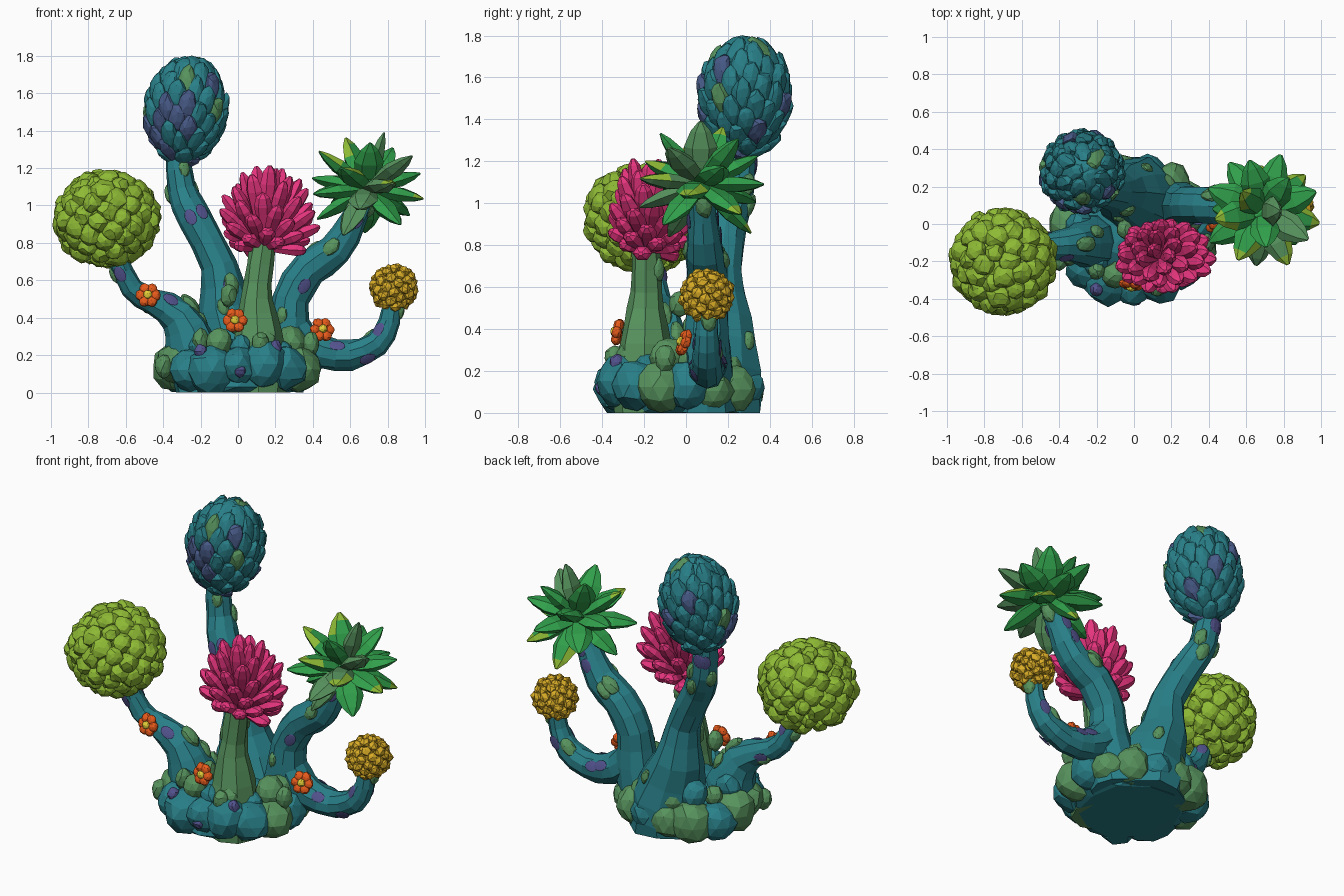
import bpy, bmesh, math, random
from mathutils import Vector, Matrix

if "Cube" in bpy.data.objects:
    bpy.data.objects.remove(bpy.data.objects["Cube"])

random.seed(7)
R = random.uniform
COLOURS = [("teal", (.022, .215, .25)), ("moss", (.095, .29, .11)), ("purple", (.085, .085, .27)),
           ("lime", (.27, .49, .035)), ("pink", (.80, .035, .21)), ("leaf_green", (.03, .35, .07)),
           ("gold", (.70, .42, .02)), ("orange", (.85, .11, .012)), ("yellow", (.78, .62, .04)),
           ("slate_blue", (.065, .105, .25))]
MATS = []
for n, c in COLOURS:
    m = bpy.data.materials.new(n)
    m.diffuse_color = (*c, 1)
    m.use_nodes = True
    m.node_tree.nodes["Principled BSDF"].inputs["Base Color"].default_value = m.diffuse_color
    MATS.append(m)
TEAL, MOSS, PURPLE, LIME, PINK, LEAF, GOLD, ORANGE, YELLOW, SLATE = range(10)


def finish(name, bm):
    """Turn a bmesh into a flat-shaded object that stands on the ground."""
    for v in bm.verts:
        v.co.z = max(v.co.z, 0)
    bmesh.ops.recalc_face_normals(bm, faces=bm.faces)
    me = bpy.data.meshes.new(name)
    bm.to_mesh(me)
    bm.free()
    for m in MATS:
        me.materials.append(m)
    bpy.context.collection.objects.link(bpy.data.objects.new(name, me))


def frame(normal, up=Vector((0, 0, 1))):
    """Rotation whose z is the normal and whose y points towards up."""
    n = normal.normalized()
    s = up.cross(n)
    s = s.normalized() if s.length > 1e-3 else Vector((1, 0, 0))
    return Matrix((s, n.cross(s), n)).transposed()


def blob(bm, c, size, mat, rot=Matrix.Identity(3), sub=2, jit=.08):
    M = Matrix.Translation(c) @ rot.to_4x4() @ Matrix.Diagonal((*size, 1))
    vs = bmesh.ops.create_icosphere(bm, subdivisions=sub, radius=1, matrix=M)['verts']
    c = Vector(c)
    for v in vs:
        v.co = c + (v.co - c) * R(1 - jit, 1 + jit)
        for f in v.link_faces:
            f.material_index = mat


def skin(bm, rings, mat):
    """Bridge a list of vertex rings and cap both ends."""
    faces = []
    for a, b in zip(rings, rings[1:]):
        for i in range(len(a)):
            j = (i + 1) % len(a)
            faces.append(bm.faces.new((a[i], a[j], b[j], b[i])))
    faces += [bm.faces.new(rings[0]), bm.faces.new(rings[-1])]
    for f in faces:
        f.material_index = mat
    return faces


def petal(bm, a, b, width, thick, mat, profile, tip_mat=None):
    """Flattened six-sided petal from a to b; profile is (t, width factor)."""
    d = b - a
    rot = frame(d)
    rings = []
    for t, w in profile:
        rings.append([bm.verts.new(a + d * t + rot @ Vector((
            math.cos(k * math.pi / 3) * width * w, math.sin(k * math.pi / 3) * thick * w, 0)))
            for k in range(6)])
    faces = skin(bm, rings, mat)
    if tip_mat is not None:      # pale tip and one pale edge
        for f in faces[-8:-5] + faces[-14:-13]:
            f.material_index = tip_mat


def tube(name, pts, mat, nubs=0, spots=0, sides=10, tmin=.3):
    """Tapering stem through (x, y, z, radius) points, with moss nubs and purple spots."""
    P = [Vector(p) for p in pts]
    P = [2 * P[0] - P[1]] + P + [2 * P[-1] - P[-2]]
    path = []
    for i in range(1, len(P) - 2):
        p0, p1, p2, p3 = P[i - 1:i + 3]
        for t in (0, .5):
            path.append(.5 * (2 * p1 + (p2 - p0) * t + (2 * p0 - 5 * p1 + 4 * p2 - p3) * t * t
                              + (3 * p1 - p0 - 3 * p2 + p3) * t ** 3))
    path.append(P[-2])
    bm = bmesh.new()
    rings, frames = [], []
    for i, p in enumerate(path):
        d = path[min(i + 1, len(path) - 1)].xyz - path[max(i - 1, 0)].xyz
        rot = frame(d, Vector((0, 1, 0)))
        frames.append(rot)
        rings.append([bm.verts.new(p.xyz + rot @ Vector((math.cos(a), math.sin(a), 0)) * p.w * R(.94, 1.07))
                      for a in [2 * math.pi * k / sides for k in range(sides)]])
    skin(bm, rings, mat)
    for k in range(nubs + spots):
        i = min(len(path) - 2, int(len(path) * (tmin + (.92 - tmin) * R(0, 1))))
        spot = k >= nubs
        # spots face front or back in turn, nubs sit anywhere
        a = (math.pi / 2 * (-1) ** (k - nubs + 1) + R(-.7, .7)) if spot else R(0, 2 * math.pi)
        out = frames[i] @ Vector((math.cos(a), math.sin(a), 0))
        rot = frame(out, frames[i].col[2])
        at = path[i].xyz + out * path[i].w
        if spot:
            blob(bm, at + out * .002, (.032, .045, .0049), PURPLE, rot, jit=.02)
        else:
            s = R(.03, .044)
            blob(bm, at - out * .01, (s, s * 1.6, s * .8), MOSS, rot)
    finish(name, bm)


def sphere_dirs(n):
    """Evenly spread directions, from top to bottom."""
    for i in range(n):
        z = 1 - (2 * i + 1) / n
        r, a = math.sqrt(1 - z * z), i * 2.39996
        yield Vector((r * math.cos(a), r * math.sin(a), z))


# stems
tube("tall_trunk", [(.03, .13, 0, .23), (.01, .15, .2, .21), (-.07, .17, .45, .145), (-.105, .17, .68, .095),
                    (-.23, .2, .93, .095), (-.3, .25, 1.08, .08), (-.33, .27, 1.3, .06)], TEAL, 7, 6)
tube("left_arm", [(-.18, -.1, 0, .16), (-.25, -.1, .25, .14), (-.32, -.11, .41, .1), (-.46, -.12, .49, .07),
                  (-.57, -.14, .56, .06), (-.66, -.17, .75, .05)], TEAL, 4, 4)
tube("flower_stalk", [(.11, -.2, 0, .15), (.11, -.2, .22, .14), (.1, -.195, .42, .105),
                      (.105, -.19, .58, .075), (.135, -.19, .8, .07)], MOSS, 1, 0, 8)
tube("right_trunk", [(.2, .1, .02, .15), (.27, .1, .3, .12), (.285, .1, .5, .1), (.38, .1, .66, .1),
                     (.52, .09, .76, .09), (.62, .08, .93, .07), (.68, .07, 1.08, .06)], TEAL, 6, 4)
tube("hooked_arm", [(.25, .1, .42, .09), (.33, .1, .29, .1), (.45, .1, .215, .09), (.6, .1, .2, .08),
                    (.74, .1, .26, .07), (.81, .1, .38, .055), (.825, .1, .52, .05)], TEAL, 2, 6)

# rocky base: mound, lower ring of boulders, upper ring of smaller lumps
bm = bmesh.new()
blob(bm, (0, -.03, .03), (.34, .35, .27), TEAL, jit=.04)
for k in range(15):
    a = 2 * math.pi * (k + .25) / 15
    s = R(.09, .13)
    front = math.sin(a) < -.55
    blob(bm, (.34 * math.cos(a), -.025 + .31 * math.sin(a), R(.1, .16)), (s, s, s * R(.9, 1.15)),
         TEAL if front or k % 3 == 0 else MOSS, jit=.07)
for k in range(15):
    a = 2 * math.pi * (k + .4) / 15
    s = R(.05, .085)
    blob(bm, (.29 * math.cos(a), -.02 + .27 * math.sin(a), R(.2, .28)), (s, s, s * 1.1),
         TEAL if k % 2 else MOSS)
for x, y, z in ((.01, -.4, .12), (-.2, -.35, .22), (.2, -.33, .24)):
    blob(bm, (x, y, z), (.035, .035, .04), PURPLE)
for x, y, z in ((-.4, -.2, .14), (.39, -.1, .26), (.12, -.34, .26), (-.05, -.03, .52), (-.2, -.25, .28),
                (-.02, -.26, .38)):
    blob(bm, (x, y, z), (.045, .05, .065), MOSS)
finish("rocky_base", bm)

# tall scaled cone, with slate scales low on the front left and a few elsewhere
bm = bmesh.new()
C, axis = Vector((-.28, .28, 1.5)), Vector((.14, .04, 1)).normalized()
tilt = frame(axis, Vector((0, 1, 0)))
blob(bm, C, (.19, .19, .25), TEAL, tilt)
for i, d in enumerate(sphere_dirs(82)):
    w = tilt @ d
    n = tilt @ Vector((d.x / .19, d.y / .19, d.z / .26)).normalized()
    p = C + tilt @ Vector((d.x * .188, d.y * .188, d.z * .255)) * R(.95, 1.04)
    low_left = w.z < .1 and w.y < -.1 and w.x < .2 and i % 2
    mat = SLATE if low_left or (w.z < .5 and i % 9 == 0) else MOSS if i % 12 == 3 else TEAL
    blob(bm, p, (.05, .088, .037), mat, frame(n - axis * .3, axis), jit=.1)
finish("scaled_cone", bm)

# lime ball of round bumps
bm = bmesh.new()
C = Vector((-.7, -.2, .93))
blob(bm, C, (.24, .25, .22), LIME)
for d in sphere_dirs(90):
    s = R(.05, .07)
    blob(bm, C + Vector((d.x * .24, d.y * .25, d.z * .222)) * R(.95, 1.04), (s, s, .05), LIME, frame(d), jit=.13)
finish("lime_ball", bm)

# small gold ball of blocky bumps
bm = bmesh.new()
C = Vector((.833, .1, .56))
blob(bm, C, (.11, .11, .1), GOLD)
for d in sphere_dirs(60):
    blob(bm, C + d * R(.103, .114), (.032, .032, .027), GOLD, frame(d), sub=1, jit=.12)
finish("gold_ball", bm)

# pink fan flower
bm = bmesh.new()
root, C = Vector((.14, -.18, .77)), Vector((.16, -.17, .945))
BLUNT = [(0, .35), (.45, .75), (.78, 1), (.93, .75), (1, .25)]
for d in sphere_dirs(58):
    if d.z > -.7:
        tip = C + Vector((d.x * .27, d.y * .2, d.z * .285)) * R(.88, 1.06)
        petal(bm, root, tip, .048, .036, PINK, BLUNT)
finish("pink_flower", bm)

# spiky green rosette
bm = bmesh.new()
C = Vector((.69, .07, 1.09))
POINTED = [(0, .45), (.3, .85), (.6, 1), (.85, .6), (1, .12)]
blob(bm, C, (.09, .09, .09), LEAF)
for i, d in enumerate(sphere_dirs(23)):
    if d.z > -.82:
        petal(bm, C, C + d * R(.31, .335), .08, .042, MOSS if i % 5 == 0 else LEAF, POINTED,
              LIME if i % 3 == 1 else None)
finish("green_rosette", bm)

# small orange blossoms with yellow centres
for i, (p, n) in enumerate((((-.48, -.2, .52), (-.1, -1, .25)), ((-.015, -.325, .385), (-.15, -1, .2)),
                            ((.45, -.01, .335), (.25, -1, .35)))):
    bm = bmesh.new()
    p, rot = Vector(p), frame(Vector(n))
    for k in range(6):
        a = k * math.pi / 3
        q = rot @ Vector((math.cos(a), math.sin(a), 0))
        blob(bm, p + q * .038, (.03, .031, .024), ORANGE, rot)
    blob(bm, p + rot.col[2] * .017, (.024, .024, .02), YELLOW, rot)
    finish("orange_blossom_%d" % (i + 1), bm)
